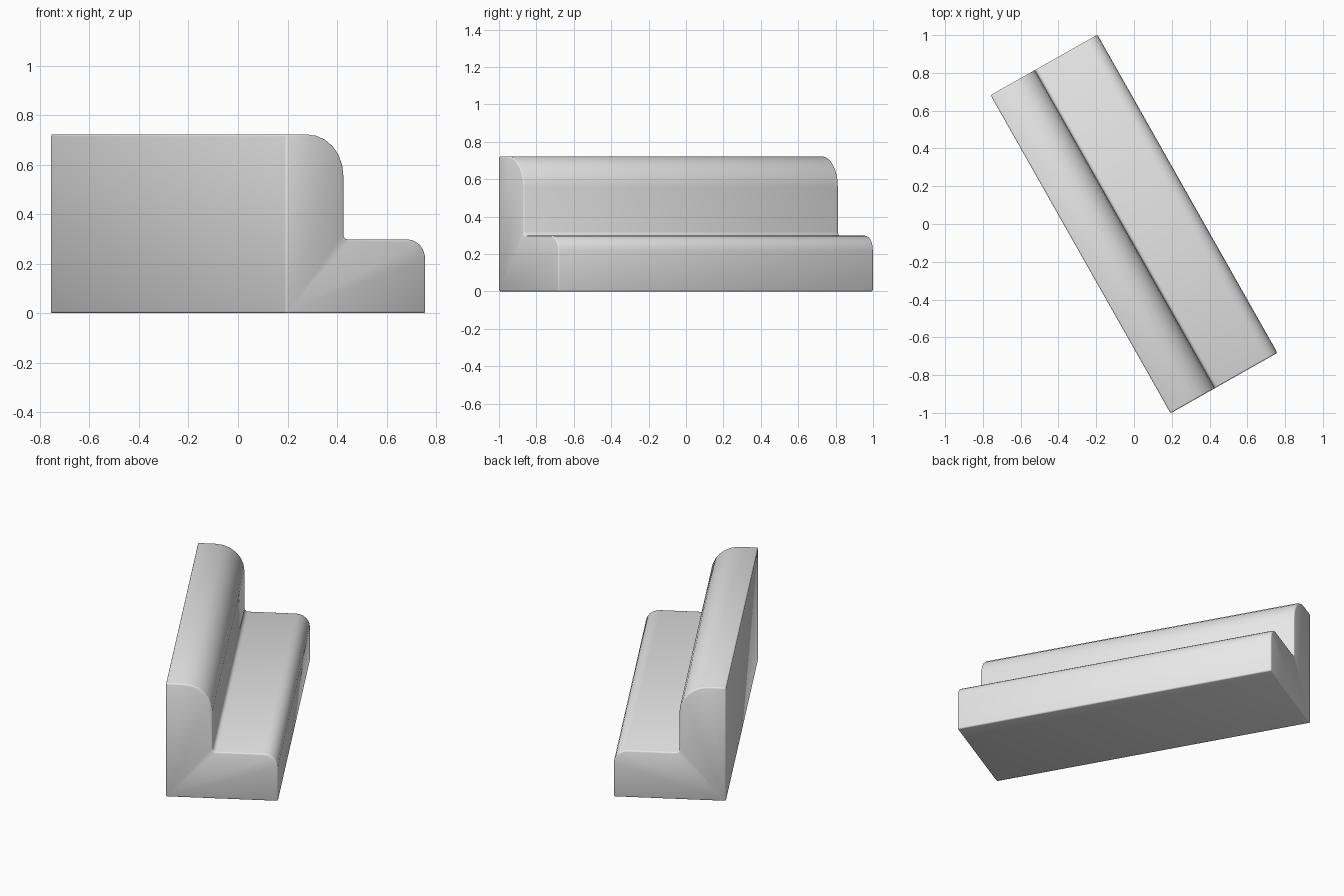
import bpy
import bmesh
from math import cos, sin, pi, radians

cube = bpy.data.objects.get("Cube")
if cube:
    bpy.data.objects.remove(cube, do_unlink=True)

WIDTH, LENGTH = 0.65, 1.935
BACK_DEPTH, BACK_HEIGHT, SEAT_HEIGHT = 0.27, 0.722, 0.298


def arc(cx, cz, rx, rz, start, end, steps):
    """Points along an elliptical corner, angles in degrees."""
    angles = [radians(start + (end - start) * i / steps) for i in range(steps + 1)]
    return [(cx + rx * cos(a), cz + rz * sin(a)) for a in angles]


# Cross-section: rounded seat edge, tight inner fillet, rounded backrest top
fillet, seat_r, back_r = 0.022, 0.08, 0.165
profile = [(0, 0), (WIDTH, 0)]
profile += arc(WIDTH - seat_r, SEAT_HEIGHT - seat_r, seat_r, seat_r, 0, 90, 6)
profile += arc(BACK_DEPTH + fillet, SEAT_HEIGHT + fillet, fillet, fillet, 270, 180, 4)
profile += arc(BACK_DEPTH - back_r, BACK_HEIGHT - back_r, back_r, back_r, 0, 90, 6)
profile += [(0, BACK_HEIGHT)]

# Extrude the section along the bench
bm = bmesh.new()
section = bm.faces.new([bm.verts.new((x - WIDTH / 2, -LENGTH / 2, z)) for x, z in profile])
extruded = bmesh.ops.extrude_face_region(bm, geom=[section])
moved = [v for v in extruded["geom"] if isinstance(v, bmesh.types.BMVert)]
bmesh.ops.translate(bm, verts=moved, vec=(0, LENGTH, 0))
bmesh.ops.recalc_face_normals(bm, faces=bm.faces)
for face in bm.faces:
    face.smooth = True
mesh = bpy.data.meshes.new("bench")
bm.to_mesh(mesh)
bm.free()

bench = bpy.data.objects.new("bench", mesh)
bpy.context.collection.objects.link(bench)
bench.rotation_euler.z = radians(29.5)

# Narrow softened edges
bevel = bench.modifiers.new("soft_edges", "BEVEL")
bevel.width = 0.008
bevel.segments = 2
bevel.limit_method = "ANGLE"
bevel.angle_limit = pi / 3

# Plain grey finish
grey = bpy.data.materials.new("light grey")
grey.use_nodes = True
colour = (0.8, 0.8, 0.8, 1)
grey.diffuse_color = colour
grey.node_tree.nodes["Principled BSDF"].inputs["Base Color"].default_value = colour
mesh.materials.append(grey)
